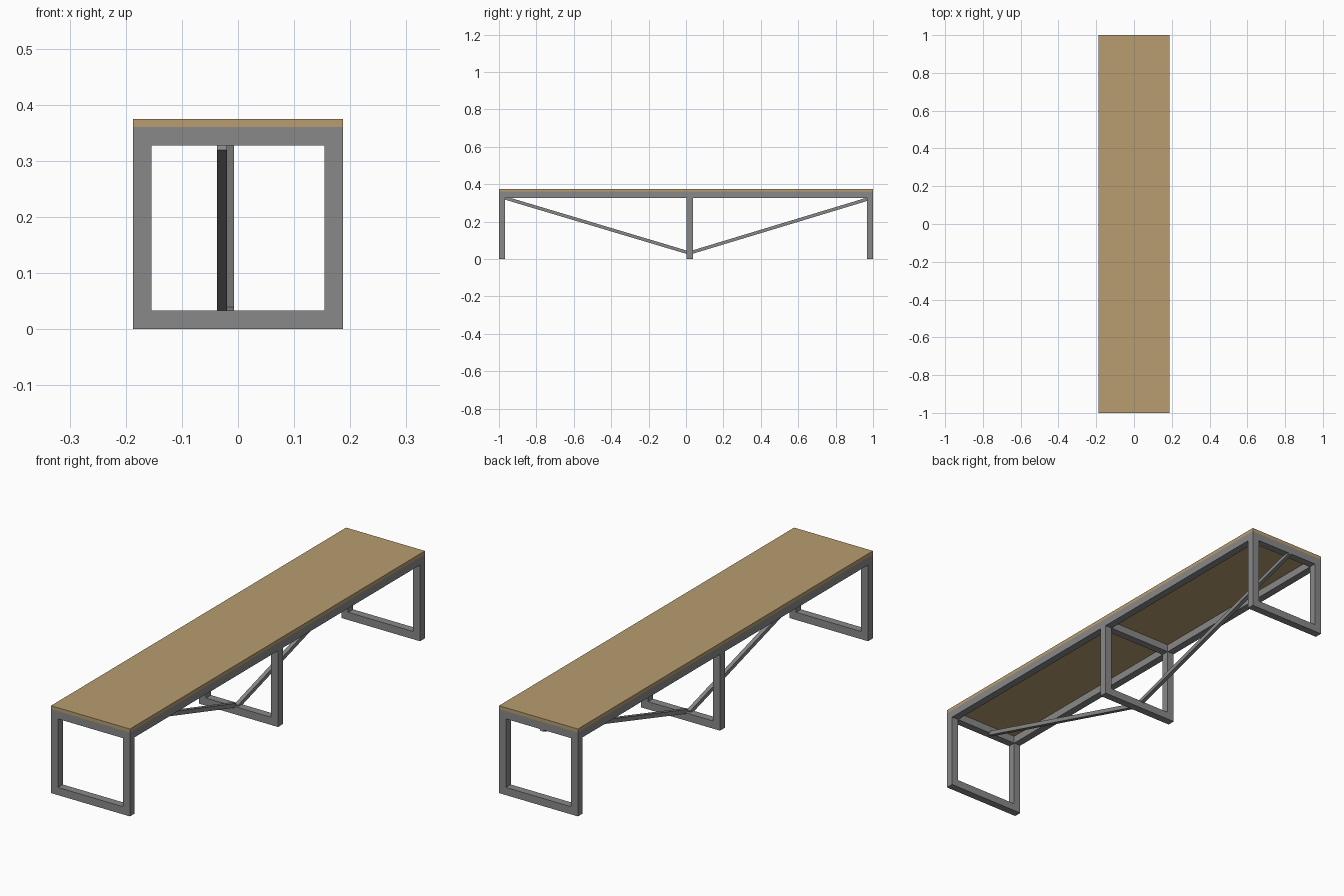
import bpy, bmesh, math
from mathutils import Matrix, Vector

if "Cube" in bpy.data.objects:
    bpy.data.objects.remove(bpy.data.objects["Cube"])


def material(name, rgb):
    m = bpy.data.materials.new(name)
    m.diffuse_color = (*rgb, 1)
    m.use_nodes = True
    m.node_tree.nodes["Principled BSDF"].inputs["Base Color"].default_value = m.diffuse_color
    return m


WOOD = material("light_wood", (0.48, 0.335, 0.16))
STEEL = material("grey_steel", (0.25, 0.25, 0.25))


def finish(name, bm, mat):
    me = bpy.data.meshes.new(name)
    bm.to_mesh(me)
    bm.free()
    me.materials.append(mat)
    ob = bpy.data.objects.new(name, me)
    bpy.context.collection.objects.link(ob)
    return ob


def box(name, lo, hi, mat):
    bm = bmesh.new()
    lo, hi = Vector(lo), Vector(hi)
    bmesh.ops.create_cube(bm, size=1, matrix=Matrix.Translation((lo + hi) / 2)
                          @ Matrix.Diagonal((*(hi - lo), 1)))
    return finish(name, bm, mat)


def brace(name, x, start, end, size):
    # square bar between two (y, z) points
    dy, dz = end[0] - start[0], end[1] - start[1]
    mid = Vector((x, (start[0] + end[0]) / 2, (start[1] + end[1]) / 2))
    bm = bmesh.new()
    bmesh.ops.create_cube(bm, size=1, matrix=Matrix.Translation(mid)
                          @ Matrix.Rotation(math.atan2(dz, dy), 4, 'X')
                          @ Matrix.Diagonal((size, math.hypot(dy, dz), size, 1)))
    return finish(name, bm, STEEL)


def leg_frame(name, y0, y1):
    # closed rectangular loop extruded along y
    bm = bmesh.new()
    outer = [(-W, 0), (W, 0), (W, RAIL), (-W, RAIL)]
    inner = [(-W + T, T), (W - T, T), (W - T, RAIL - T), (-W + T, RAIL - T)]
    o = [bm.verts.new((x, y0, z)) for x, z in outer]
    n = [bm.verts.new((x, y0, z)) for x, z in inner]
    for i in range(4):
        j = (i + 1) % 4
        bm.faces.new((o[i], o[j], n[j], n[i]))
    ext = bmesh.ops.extrude_face_region(bm, geom=bm.faces[:], use_keep_orig=True)
    vs = [g for g in ext["geom"] if isinstance(g, bmesh.types.BMVert)]
    bmesh.ops.translate(bm, verts=vs, vec=(0, y1 - y0, 0))
    bmesh.ops.recalc_face_normals(bm, faces=bm.faces[:])
    return finish(name, bm, STEEL)


W, T, RAIL, TOP = 0.187, 0.033, 0.36, 0.375

# Wooden seat board
box("seat_board", (-W, -1, RAIL), (W, 1, TOP), WOOD)

# Three steel leg loops
MID0, MID1 = 0.004, 0.037
leg_frame("front_leg_frame", -1, -1 + T)
leg_frame("middle_leg_frame", MID0, MID1)
leg_frame("back_leg_frame", 1 - T, 1)

# Long side rails, split between the leg loops
for side, x in (("left", -W), ("right", W - T)):
    for part, y0, y1 in (("front", -1 + T, MID0), ("back", MID1, 1 - T)):
        box(f"{side}_{part}_rail", (x, y0, RAIL - T), (x + T, y1, RAIL), STEEL)

# Diagonal braces running down to the middle foot
brace("front_brace", -0.0285, (-0.972, 0.328), (0.022, 0.031), 0.0175)
brace("back_brace", -0.0160, (0.014, 0.031), (0.999, 0.329), 0.0175)
